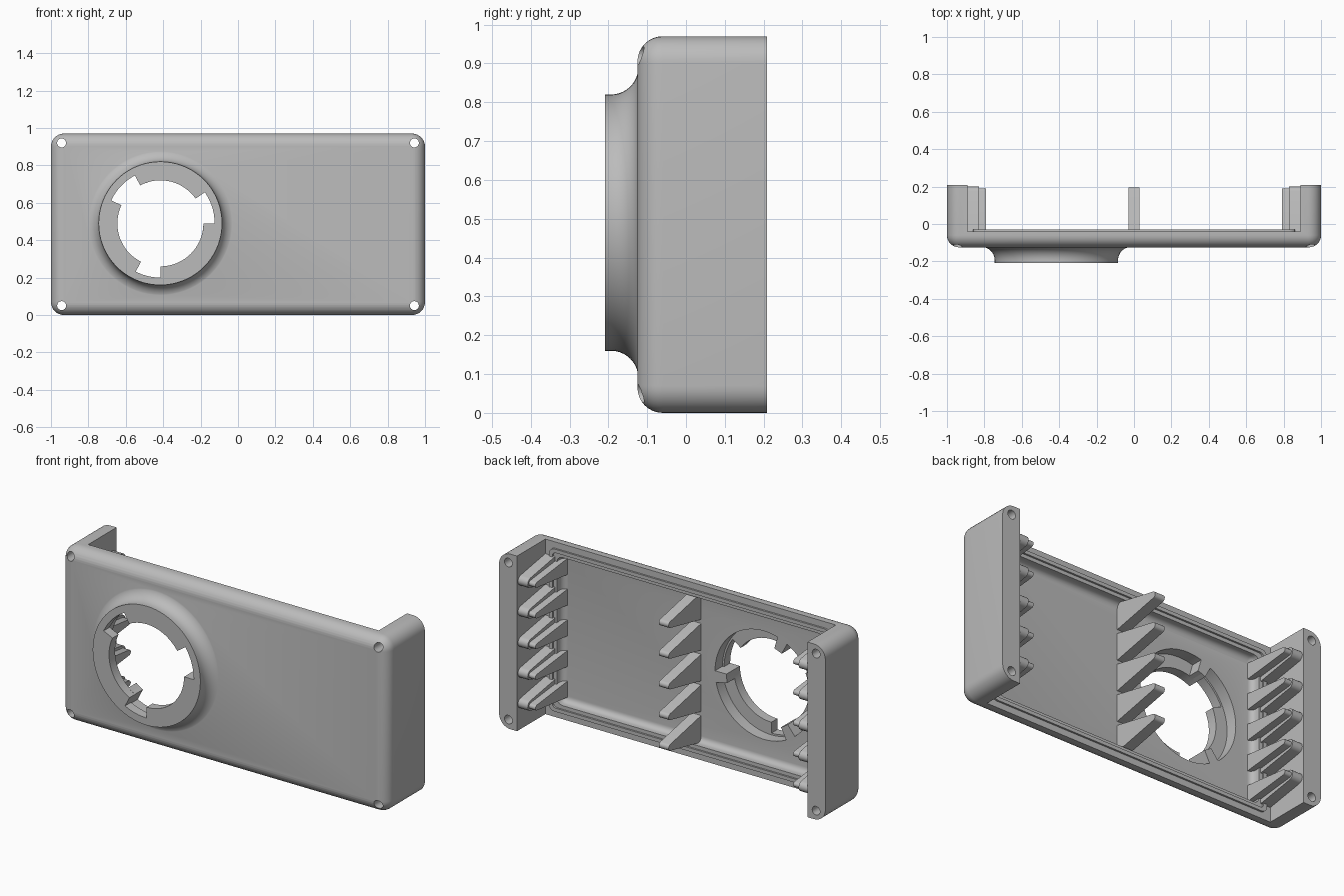
import bpy, bmesh
from math import sin, cos, pi, radians

if "Cube" in bpy.data.objects:
    bpy.data.objects.remove(bpy.data.objects["Cube"])

W, H, MID = 1.0, 0.97, 0.485          # half width, height, mid height
FRONT, BACK, RIM = -0.125, 0.208, -0.04
RX, RZ = -0.415, 0.49                 # round mount centre

grey = bpy.data.materials.new("plain grey")
grey.use_nodes = True
colour = (0.5, 0.5, 0.5, 1)
grey.diffuse_color = colour
grey.node_tree.nodes["Principled BSDF"].inputs["Base Color"].default_value = colour


def loft(name, rings):
    """Solid skinned through rings of equal point count, capped at both ends."""
    bm = bmesh.new()
    loops = [[bm.verts.new(p) for p in ring] for ring in rings]
    n = len(loops[0])
    for a, b in zip(loops, loops[1:]):
        for i in range(n):
            j = (i + 1) % n
            bm.faces.new((a[i], a[j], b[j], b[i]))
    bm.faces.new(loops[0])
    bm.faces.new(loops[-1])
    bmesh.ops.recalc_face_normals(bm, faces=bm.faces)
    mesh = bpy.data.meshes.new(name)
    bm.to_mesh(mesh)
    bm.free()
    mesh.materials.append(grey)
    ob = bpy.data.objects.new(name, mesh)
    bpy.context.collection.objects.link(ob)
    return ob


def rounded(hx, hz, r, y, seg=8):
    """Rounded rectangle in the upright plane at depth y."""
    pts = []
    for k, (sx, sz) in enumerate(((1, 1), (-1, 1), (-1, -1), (1, -1))):
        for s in range(seg + 1):
            a = (k + s / seg) * pi / 2
            pts.append((sx * (hx - r) + r * cos(a), y, MID + sz * (hz - r) + r * sin(a)))
    return pts


def circle(x, z, r, y, n=72):
    return [(x + r * cos(2 * pi * i / n), y, z + r * sin(2 * pi * i / n)) for i in range(n)]


def box(name, hx, hz, y0, y1):
    return loft(name, [[(sx * hx, y, MID + sz * hz) for sx, sz in
                        ((1, 1), (-1, 1), (-1, -1), (1, -1))] for y in (y0, y1)])


def boolean(ob, cutter, operation="DIFFERENCE"):
    """Apply one boolean and discard the helper."""
    cutter.hide_render = True
    mod = ob.modifiers.new("bool", "BOOLEAN")
    mod.operation, mod.object, mod.solver = operation, cutter, "EXACT"
    bpy.context.view_layer.objects.active = ob
    bpy.ops.object.modifier_apply(modifier=mod.name)
    bpy.data.objects.remove(cutter)


def smooth(ob):
    bpy.ops.object.select_all(action="DESELECT")
    ob.select_set(True)
    bpy.context.view_layer.objects.active = ob
    bpy.ops.object.shade_smooth_by_angle(angle=radians(30))


# Housing: rounded slab with a rolled front edge
roll = 0.065
rings = []
for s in range(9):
    a = s / 8 * pi / 2
    inset = roll * (1 - sin(a))
    rings.append(rounded(W - inset, MID - inset, 0.07 - inset, FRONT + roll * (1 - cos(a))))
rings.append(rounded(W, MID, 0.07, BACK))
housing = loft("housing", rings)

# Open the back between the two end walls
boolean(housing, box("back_cutter", 0.89, 0.7, RIM, 0.5))

# Shallow tray with a filleted floor
fillet = 0.03
rings = []
for s in range(6):
    a = s / 5 * pi / 2
    inset = fillet * (1 - sin(a))
    rings.append(rounded(0.82 - inset, 0.41 - inset, 0.035 - inset, -0.09 + fillet * (1 - cos(a)), 3))
rings.append(rounded(0.82, 0.41, 0.035, 0.0, 3))
boolean(housing, loft("tray_cutter", rings))

# Flared round mount on the front
rings = [circle(RX, RZ, 0.33, -0.208)]
for s in range(11):
    a = s / 10 * pi / 2
    rings.append(circle(RX, RZ, 0.40 - 0.07 * cos(a), -0.193 + 0.07 * sin(a)))
rings.append(circle(RX, RZ, 0.40, -0.11))
boolean(housing, loft("mount", rings), "UNION")

# Wide bore behind the lip, then the notched opening through it
boolean(housing, loft("bore_cutter", [circle(RX, RZ, 0.30, y) for y in (-0.155, 0.05)]))
notches = ((0, 35), (118, 155), (243, 270))
outline = []
for d in range(360):
    deep = any(lo <= d <= hi for lo, hi in notches)
    edge = any(d in pair for pair in notches)
    if d % 5 == 0 or edge:
        radii = [0.29 if deep else 0.23]
        if edge:
            radii = [0.23, 0.29] if any(d == lo for lo, hi in notches) else [0.29, 0.23]
        outline += [(RX + r * cos(radians(d)), RZ + r * sin(radians(d))) for r in radii]
boolean(housing, loft("notch_cutter", [[(x, y, z) for x, z in outline] for y in (-0.3, -0.1)]))

# Screw holes through the four corners
for sx in (-1, 1):
    for sz in (-1, 1):
        boolean(housing, loft("screw_cutter", [
            circle(sx * 0.943, MID + sz * 0.435, 0.024, y, 24) for y in (-0.3, 0.3)]))
smooth(housing)

# Stops beside each notch, behind the lip
for start, _ in notches:
    arc = [(r, start - d) for r, d in ((0.23, 0), (0.305, 0), (0.305, 6), (0.305, 12), (0.23, 12), (0.23, 6))]
    loft("mount_stop", [[(RX + r * cos(radians(d)), y, RZ + r * sin(radians(d)))
                         for r, d in arc] for y in (-0.16, -0.09)])

# Raised sealing ridge around the tray
ridge = loft("sealing_ridge", [rounded(0.86, 0.45, 0.03, y, 3) for y in (-0.05, -0.03)])
boolean(ridge, loft("ridge_cutter", [rounded(0.84, 0.43, 0.02, y, 3) for y in (-0.2, 0.2)]))
smooth(ridge)


def fin(name, x0, x1, z, base, tip, foot, end):
    """Tapered support fin with a rounded nose, pointing backwards."""
    nose = [(end - tip + tip * cos(a), z + tip * sin(a))
            for a in (radians(d) for d in range(-80, 81, 20))]
    profile = [(foot, z - base)] + nose + [(foot, z + base)]
    smooth(loft(name, [[(x, y, h) for y, h in profile] for x in (x0, x1)]))


# Five rows of fins: stepped ones on both end walls, plain ones in the middle
for row in range(5):
    z = MID + (row - 2) * 0.17
    fin("middle_fin", -0.03, 0.03, z, 0.075, 0.018, -0.095, 0.195)
    for side in (-1, 1):
        fin("side_fin_base", side * 0.83, side * 0.895, z, 0.065, 0.028, -0.045, 0.2)
        fin("side_fin_tongue", side * 0.79, side * 0.835, z, 0.045, 0.015, -0.095, 0.19)
